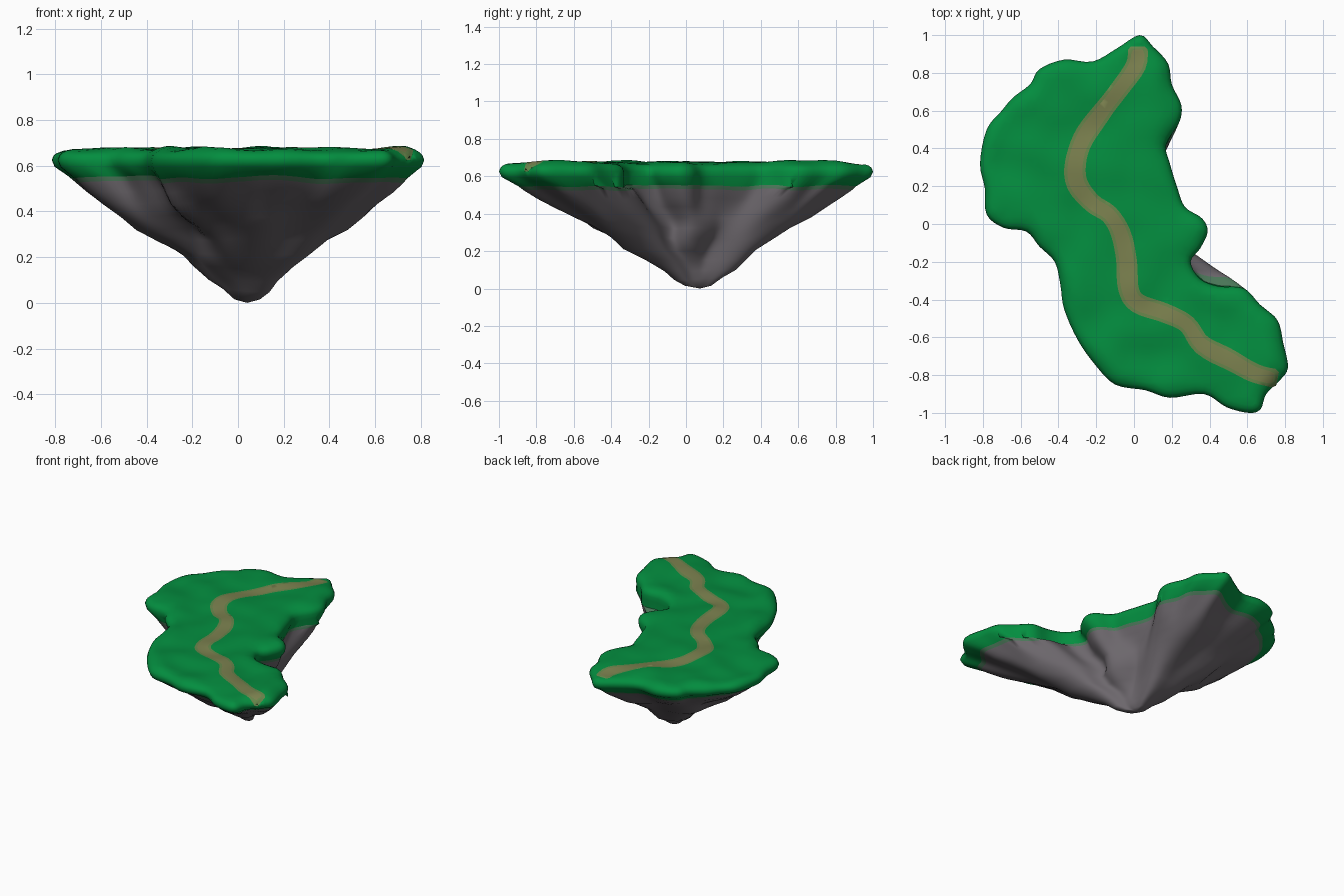
import bpy, bmesh, math
from mathutils import Vector, noise
from mathutils.geometry import delaunay_2d_cdt

if "Cube" in bpy.data.objects:
    bpy.data.objects.remove(bpy.data.objects["Cube"])

APEX = Vector((0.04, 0.075))

OUTLINE = [(.03, 1), (.10, .94), (.18, .85), (.20, .74), (.25, .63), (.24, .54), (.17, .42),
           (.19, .32), (.23, .19), (.27, .09), (.36, .03), (.39, -.04), (.35, -.13), (.30, -.20),
           (.35, -.29), (.45, -.33), (.58, -.34), (.67, -.43), (.76, -.51), (.79, -.63),
           (.815, -.76), (.77, -.83), (.70, -.90), (.67, -.98), (.61, -1), (.49, -.97),
           (.37, -.90), (.19, -.92), (.06, -.88), (-.10, -.85), (-.21, -.74), (-.30, -.61),
           (-.37, -.45), (-.39, -.32), (-.42, -.20), (-.50, -.12), (-.57, -.04), (-.69, -.02),
           (-.78, .05), (-.79, .19), (-.815, .32), (-.78, .50), (-.70, .60), (-.64, .67),
           (-.55, .74), (-.50, .82), (-.37, .87), (-.22, .86), (-.09, .93)]

PATH = [(.02, .94), (.01, .84), (-.08, .71), (-.18, .58), (-.27, .45), (-.31, .32), (-.30, .21),
        (-.22, .11), (-.13, .05), (-.07, -.05), (-.04, -.19), (-.03, -.34), (.02, -.42),
        (.16, -.47), (.28, -.53), (.36, -.64), (.51, -.72), (.64, -.79), (.76, -.82)]


def material(name, rgb):
    m = bpy.data.materials.new(name)
    m.diffuse_color = (*rgb, 1)
    m.use_nodes = True
    m.node_tree.nodes["Principled BSDF"].inputs["Base Color"].default_value = m.diffuse_color
    return m


def smooth_curve(pts, closed, steps):
    """Catmull-Rom through the points."""
    p = [Vector(q) for q in pts]
    n, out = len(p), []
    get = (lambda i: p[i % n]) if closed else (lambda i: p[max(0, min(n - 1, i))])
    for i in range(n if closed else n - 1):
        a, b, c, d = (get(i + k) for k in (-1, 0, 1, 2))
        for s in range(steps):
            t = s / steps
            out.append(0.5 * (2 * b + (c - a) * t + (2 * a - 5 * b + 4 * c - d) * t * t
                              + (3 * b - a - 3 * c + d) * t ** 3))
    return out if closed else out + [p[-1]]


def normals(pts, closed):
    n, out = len(pts), []
    for i in range(n):
        a = pts[i - 1] if closed or i else pts[0]
        b = pts[(i + 1) % n] if closed or i < n - 1 else pts[-1]
        t = (b - a).normalized()
        out.append(Vector((t.y, -t.x)))
    return out


def edge_distance(p, loop):
    best = 9
    for i, b in enumerate(loop):
        a = loop[i - 1]
        d = b - a
        t = max(0, min(1, (p - a).dot(d) / d.length_squared))
        best = min(best, (p - a - d * t).length)
    return best


def inside(p, loop):
    hit = False
    for i, b in enumerate(loop):
        a = loop[i - 1]
        if (a.y > p.y) != (b.y > p.y) and p.x < (b.x - a.x) * (p.y - a.y) / (b.y - a.y) + a.x:
            hit = not hit
    return hit


def bumps(x, y, z, scale):
    return noise.noise(Vector((x, y, z)) * scale)


rim = smooth_curve(OUTLINE, True, 4)
N = len(rim)


def ring(s, z, rough=0, blur=0, keep_in=False):
    """Outline shrunk towards the apex, blurred and roughened like rock."""
    base = list(rim)
    for _ in range(blur):
        base = [(base[i - 1] + base[i] * 2 + base[(i + 1) % N]) / 4 for i in range(N)]
    out = []
    for p in base:
        q = APEX + (p - APEX) * s
        if keep_in and not inside(q, rim):
            q = p.copy()
        q += (q - APEX).normalized() * rough * bumps(q.x, q.y, z * 1.3, 4.5)
        out.append(Vector((q.x, q.y, z + 0.02 * bumps(q.x, q.y, 3, 4) * (0.05 < z < 0.58))))
    return out


def bridge(bm, upper, lower, mat=0):
    for i in range(N):
        j = (i + 1) % N
        bm.faces.new((upper[i], upper[j], lower[j], lower[i])).material_index = mat


def finish(bm, name, mats):
    bmesh.ops.recalc_face_normals(bm, faces=bm.faces)
    for f in bm.faces:
        f.smooth = True
    me = bpy.data.meshes.new(name)
    bm.to_mesh(me)
    bm.free()
    for m in mats:
        me.materials.append(m)
    ob = bpy.data.objects.new(name, me)
    bpy.context.collection.objects.link(ob)
    return ob


grass = material("grass green", (0.001, 0.27, 0.05))
verge = material("worn grass", (0.135, 0.235, 0.07))
dirt = material("dirt path", (0.2, 0.22, 0.078))
rock = material("grey rock", (0.15, 0.135, 0.15))
moss = material("mossy rock", (0.07, 0.185, 0.1))

# Trail polygons (verge and dirt core), cut into the turf
centre = smooth_curve(PATH, False, 4)
side = normals(centre, False)


def strip(width, trim):
    c = list(zip(centre, side))[trim:len(centre) - trim]
    half = [width + 0.009 * bumps(p.x, p.y, 7, 5) for p, _ in c]
    half[0] = half[-1] = width * 0.7
    return [p + n * h for (p, n), h in zip(c, half)] + \
           [p - n * h for (p, n), h in reversed(list(zip(c, half)))]


trail, core = strip(0.053, 0), strip(0.036, 1)

# Turf: triangulated outline with interior grid and rounded-edge rings
pts, edges = [], []
for loop in (rim, trail, core):
    k, m = len(pts), len(loop)
    edges += [(k + i, k + (i + 1) % m) for i in range(m)]
    pts += loop
for off in (0.008, 0.022, 0.042):
    for p, n in zip(rim, normals(rim, True)):
        q = p - n * off * (1 if inside(p - n * 0.004, rim) else -1)
        if inside(q, rim) and edge_distance(q, rim) > off * 0.8:
            pts.append(q)
for i in range(-22, 23):
    for j in range(-27, 28):
        q = Vector((i * 0.038 + 0.019 * (j % 2), j * 0.038))
        if inside(q, rim) and edge_distance(q, rim) > 0.055:
            pts.append(q)
co, _, faces = delaunay_2d_cdt(pts, edges, [], 1, 1e-5)[:3]

bm = bmesh.new()
verts = []
for p in co:
    t = min(1, edge_distance(p, rim) / 0.08)
    z = 0.625 + 0.048 * math.sqrt(max(0, 1 - (1 - t) ** 2)) + t * 0.02 * bumps(p.x, p.y, 1, 5)
    verts.append(bm.verts.new((p.x, p.y, z)))
for f in faces:
    mid = (co[f[0]] + co[f[1]] + co[f[2]]) / 3
    face = bm.faces.new([verts[i] for i in f])
    face.material_index = 2 if inside(mid, core) else 1 if inside(mid, trail) else 0

# Turf skirt under the rim, fading into the rock
edge_ring = [min(verts, key=lambda v, p=p: (v.co.xy - p).length_squared) for p in rim]
lip = [bm.verts.new(p) for p in ring(0.985, 0.595, keep_in=True)]
skirt = [bm.verts.new(p) for p in ring(0.905, 0.55, 0.02, keep_in=True)]
bridge(bm, edge_ring, lip)
bridge(bm, lip, skirt)
finish(bm, "grass_top", [grass, verge, dirt])

# Rock underside tapering to a blunt point
bm = bmesh.new()
prev = [bm.verts.new(p) for p in ring(0.905, 0.55, 0.02, keep_in=True)]
for k, (s, z) in enumerate(((.88, .53), (.82, .485), (.74, .435), (.65, .38), (.56, .325),
                            (.47, .27), (.38, .21), (.295, .155), (.21, .10), (.14, .055),
                            (.075, .015))):
    cur = [bm.verts.new(p) for p in ring(s, z, min(0.075, 0.02 + 0.015 * k) * min(1, s * 3),
                                         2 * k * k)]
    bridge(bm, prev, cur, 1 if k == 0 else 0)
    prev = cur
tip = bm.verts.new((APEX.x, APEX.y, 0))
for i in range(N):
    bm.faces.new((prev[i], prev[(i + 1) % N], tip))
finish(bm, "rock_base", [rock, moss])
